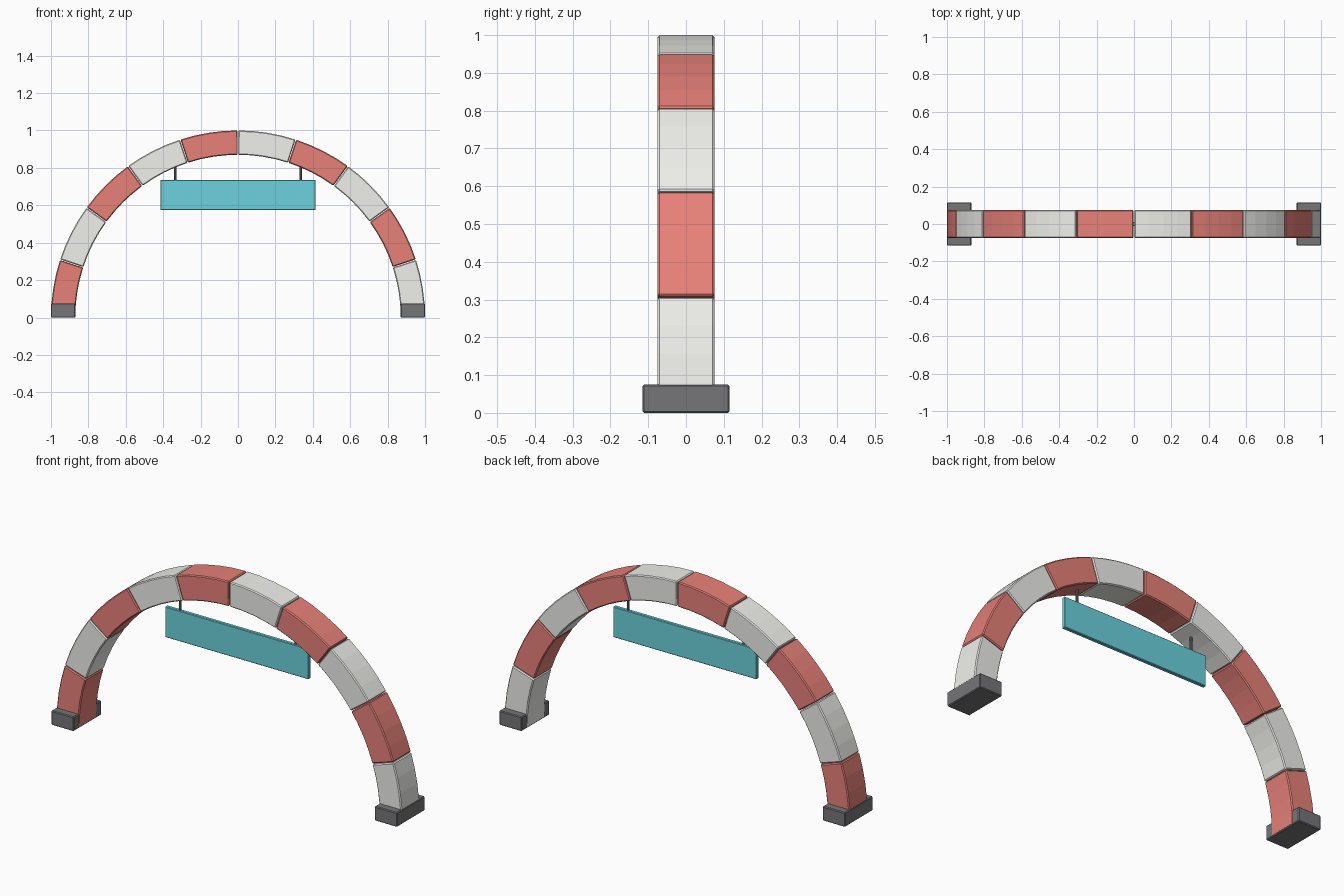
import bpy, bmesh, math

if "Cube" in bpy.data.objects:
    bpy.data.objects.remove(bpy.data.objects["Cube"])

R_OUT, R_IN, HALF_Y = 1.0, 0.87, 0.075
SEGMENTS, STEPS = 10, 4


def material(name, rgb):
    m = bpy.data.materials.new(name)
    m.diffuse_color = (*rgb, 1)
    m.use_nodes = True
    m.node_tree.nodes["Principled BSDF"].inputs["Base Color"].default_value = m.diffuse_color
    return m


RED = material("red", (0.80, 0.22, 0.19))
WHITE = material("white", (0.87, 0.87, 0.84))
BLACK = material("black", (0.18, 0.18, 0.19))
TEAL = material("teal", (0.15, 0.65, 0.73))


def finish(bm, name, mat, bevel=0.0):
    bmesh.ops.recalc_face_normals(bm, faces=bm.faces)
    me = bpy.data.meshes.new(name)
    bm.to_mesh(me)
    bm.free()
    me.materials.append(mat)
    ob = bpy.data.objects.new(name, me)
    bpy.context.collection.objects.link(ob)
    if bevel:
        mod = ob.modifiers.new("bevel", "BEVEL")
        mod.width = bevel
        mod.segments = 1
        mod.limit_method = "ANGLE"
        mod.angle_limit = math.radians(40)
    return ob


def box(name, center, size, mat, bevel):
    bm = bmesh.new()
    bmesh.ops.create_cube(bm, size=1)
    bmesh.ops.scale(bm, vec=size, verts=bm.verts)
    bmesh.ops.translate(bm, vec=center, verts=bm.verts)
    return finish(bm, name, mat, bevel)


def arch_segment(name, a0, a1, mat):
    bm = bmesh.new()
    rings = []
    for i in range(STEPS + 1):
        a = a0 + (a1 - a0) * i / STEPS
        rings.append([bm.verts.new((r * math.cos(a), y, r * math.sin(a)))
                      for r, y in ((R_OUT, -HALF_Y), (R_OUT, HALF_Y),
                                   (R_IN, HALF_Y), (R_IN, -HALF_Y))])
    for p, q in zip(rings, rings[1:]):
        for k in range(4):
            n = (k + 1) % 4
            bm.faces.new((p[k], p[n], q[n], q[k]))
    bm.faces.new(rings[0])
    bm.faces.new(rings[-1])
    return finish(bm, name, mat, 0.005)


# striped arch of alternating blocks
span = math.pi / SEGMENTS
gap = math.radians(0.1)
for i in range(SEGMENTS):
    arch_segment(f"arch_block_{i + 1}", i * span + gap, (i + 1) * span - gap,
                 RED if i % 2 else WHITE)

# feet and banner hangers on both sides
for side, s in (("right", 1), ("left", -1)):
    box(f"foot_{side}", (s * 0.935, 0, 0.0375), (0.13, 0.23, 0.075), BLACK, 0.004)
    bm = bmesh.new()
    bmesh.ops.create_cone(bm, cap_ends=True, segments=8, radius1=0.006,
                          radius2=0.006, depth=0.11)
    bmesh.ops.translate(bm, vec=(s * 0.335, 0, 0.775), verts=bm.verts)
    finish(bm, f"hanger_{side}", BLACK)

# hanging banner board
box("banner", (0, 0, 0.655), (0.83, 0.02, 0.16), TEAL, 0.003)
